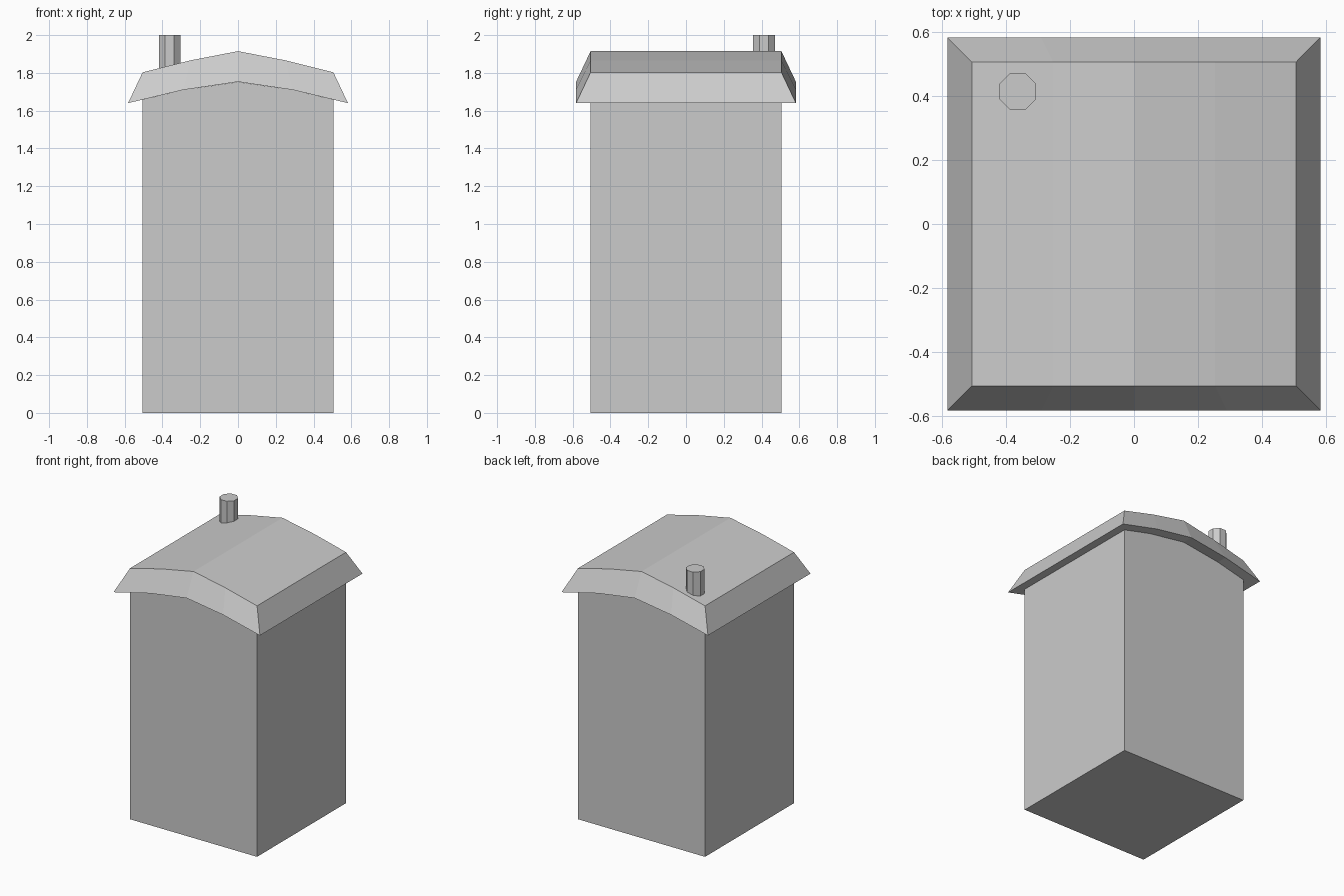
import bpy, bmesh, math

if "Cube" in bpy.data.objects:
    bpy.data.objects.remove(bpy.data.objects["Cube"])

def loft(name, sections):
    """Closed solid between two y sections, each a (y, [(x, z), ...]) loop."""
    bm = bmesh.new()
    rings = [[bm.verts.new((x, y, z)) for x, z in pts] for y, pts in sections]
    n = len(rings[0])
    for a, b in zip(rings, rings[1:]):
        for i in range(n):
            j = (i + 1) % n
            bm.faces.new((a[i], a[j], b[j], b[i]))
    bm.faces.new(rings[0])
    bm.faces.new(rings[-1])
    finish(name, bm)

def finish(name, bm):
    bmesh.ops.recalc_face_normals(bm, faces=bm.faces)
    mesh = bpy.data.meshes.new(name)
    bm.to_mesh(mesh)
    bm.free()
    obj = bpy.data.objects.new(name, mesh)
    bpy.context.collection.objects.link(obj)

def arch(half, mid, eave, shoulder, peak):
    return [(-half, eave), (-mid, shoulder), (0, peak), (mid, shoulder), (half, eave)]

# Body: box whose top follows the underside of the roof
W = 0.505
body = [(-W, 0)] + arch(W, 0.29, 1.658, 1.71, 1.752) + [(W, 0)]
loft("body", [(-W, body), (W, body)])

# Roof: arched slab, flaring out from the top to the eaves on all four sides
bm = bmesh.new()
lower = arch(0.582, 0.29, 1.64, 1.71, 1.753)
upper = arch(W, 0.253, 1.803, 1.866, 1.915)
grid = {}
for level, (profile, depth) in enumerate([(lower, 0.582), (upper, W)]):
    for side in (0, 1):
        grid[level, side] = [bm.verts.new((x, depth * (2 * side - 1), z)) for x, z in profile]
for a, b in [((0, 0), (0, 1)), ((1, 0), (1, 1)), ((0, 0), (1, 0)), ((0, 1), (1, 1))]:
    p, q = grid[a], grid[b]
    for i in range(4):
        bm.faces.new((p[i], p[i + 1], q[i + 1], q[i]))
for i in (0, 4):
    bm.faces.new([grid[k][i] for k in ((0, 0), (0, 1), (1, 1), (1, 0))])
finish("roof", bm)

# Chimney: eight-sided pipe through the roof
bpy.ops.mesh.primitive_cylinder_add(vertices=8, radius=0.062, depth=0.2,
                                    location=(-0.362, 0.413, 1.9),
                                    rotation=(0, 0, math.radians(22.5)))
bpy.context.object.name = "chimney"
